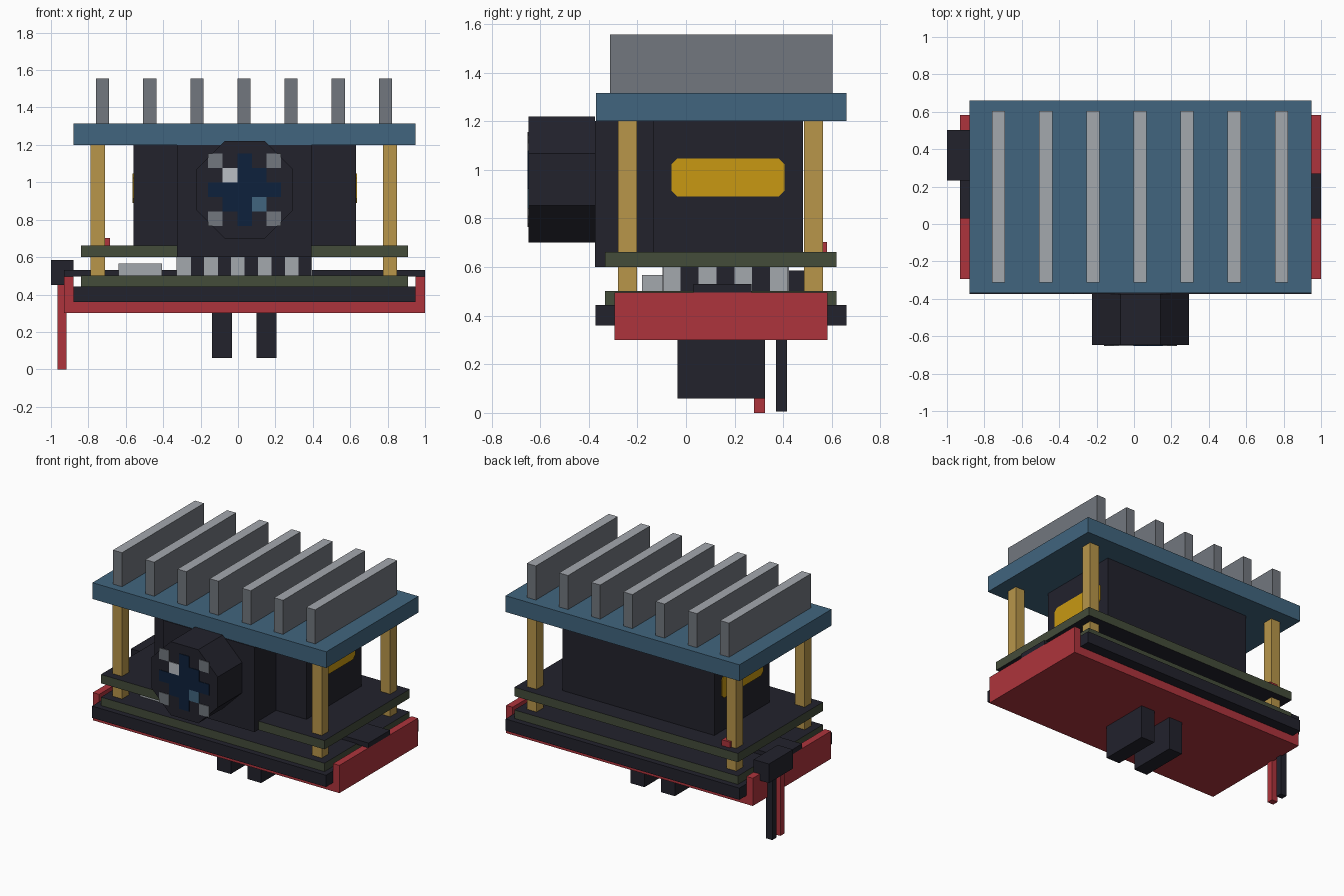
import bpy, bmesh, math

if "Cube" in bpy.data.objects:
    bpy.data.objects.remove(bpy.data.objects["Cube"])


def mat(name, r, g, b):
    m = bpy.data.materials.new(name)
    lin = [((c / 255 + 0.055) / 1.055) ** 2.4 if c > 10 else c / 255 / 12.92 for c in (r, g, b)]
    m.diffuse_color = (*lin, 1)
    m.use_nodes = True
    m.node_tree.nodes["Principled BSDF"].inputs["Base Color"].default_value = m.diffuse_color
    return m


BLUE = mat("steel blue", 65, 101, 126)
RED = mat("red", 174, 52, 60)
DARK = mat("charcoal", 34, 34, 44)
GREEN = mat("board green", 68, 76, 58)
BRASS = mat("brass", 184, 150, 74)
YELLOW = mat("label yellow", 200, 152, 18)
GRAY = mat("mid gray", 114, 119, 126)
LIGHT = mat("light gray", 164, 168, 174)
NAVY = mat("lens navy", 13, 33, 60)
WHITE = mat("glint white", 186, 191, 197)


def finish(name, bm, *mats):
    bmesh.ops.recalc_face_normals(bm, faces=bm.faces)
    me = bpy.data.meshes.new(name)
    bm.to_mesh(me)
    bm.free()
    for m in mats:
        me.materials.append(m)
    ob = bpy.data.objects.new(name, me)
    bpy.context.collection.objects.link(ob)
    return ob


def box(name, x, y, z, *mats, rule=None):
    """Box from (min, max) ranges; rule maps a face normal to a material index."""
    bm = bmesh.new()
    bmesh.ops.create_cube(bm, size=1)
    for v in bm.verts:
        v.co = [r[0] + (c + 0.5) * (r[1] - r[0]) for r, c in zip((x, y, z), v.co)]
    bm.normal_update()
    if rule:
        for f in bm.faces:
            f.material_index = rule(f.normal)
    return finish(name, bm, *mats)


def prism(name, pts, thickness, material):
    """Extrude a closed outline of 3D points along a vector."""
    bm = bmesh.new()
    face = bm.faces.new([bm.verts.new(p) for p in pts])
    ext = bmesh.ops.extrude_face_region(bm, geom=[face], use_keep_orig=True)
    verts = [g for g in ext["geom"] if isinstance(g, bmesh.types.BMVert)]
    bmesh.ops.translate(bm, verts=verts, vec=thickness)
    return finish(name, bm, material)


# Heat sink: plate and seven fins with bright top edges
box("heatsink_plate", (-0.88, 0.95), (-0.37, 0.66), (1.2, 1.315), BLUE)
for i in range(7):
    cx = -0.724 + i * 0.252
    box(f"heatsink_fin_{i + 1}", (cx - 0.035, cx + 0.035), (-0.312, 0.603), (1.315, 1.556),
        GRAY, LIGHT, rule=lambda n: int(n.z > 0.5))

# Brass corner posts
for cx in (-0.75, 0.813):
    for cy in (-0.24, 0.525):
        box("corner_post", (cx - 0.038, cx + 0.038), (cy - 0.039, cy + 0.039), (0.5, 1.2), BRASS)

# Circuit boards: green edges, dark faces
flat = lambda n: int(abs(n.z) > 0.5)
box("upper_board", (-0.84, 0.91), (-0.333, 0.62), (0.6, 0.662), GREEN, DARK, rule=flat)
box("lower_board", (-0.84, 0.91), (-0.333, 0.62), (0.443, 0.502), GREEN, DARK, rule=flat)
box("base_slab", (-0.88, 0.95), (-0.373, 0.66), (0.36, 0.443), DARK)

# Red tray with side walls
box("tray_floor", (-0.93, 1.0), (-0.295, 0.582), (0.3, 0.36), RED)
box("tray_wall_left", (-0.93, -0.88), (-0.295, 0.582), (0.36, 0.496), RED)
box("tray_wall_right", (0.95, 1.0), (-0.295, 0.582), (0.36, 0.496), RED)
box("strap", (-0.93, 1.0), (0.03, 0.27), (0.496, 0.53), DARK)

# Feet under the tray
for x0 in (-0.14, 0.098):
    box("foot", (x0, x0 + 0.108), (-0.035, 0.325), (0.06, 0.3), DARK)

# Main housing with a clipped-corner label on each side
box("housing", (-0.56, 0.63), (-0.135, 0.482), (0.662, 1.2), DARK)
c = 0.024
y0, y1, z0, z1 = -0.06, 0.405, 0.89, 1.047
outline = [(y0 + c, z0), (y1 - c, z0), (y1, z0 + c), (y1, z1 - c),
           (y1 - c, z1), (y0 + c, z1), (y0, z1 - c), (y0, z0 + c)]
for name, x, t in (("label_right", 0.63, 0.005), ("label_left", -0.56, -0.005)):
    prism(name, [(x, y, z) for y, z in outline], (t, 0, 0), YELLOW)

# Lens mount and octagonal barrel
box("lens_mount", (-0.325, 0.392), (-0.375, -0.135), (0.6, 1.2), DARK)
CX, CZ, R = 0.035, 0.96, 0.26 / math.cos(math.pi / 8)
ring = [math.pi / 8 + k * math.pi / 4 for k in range(8)]
prism("lens_barrel", [(CX + R * math.cos(a), -0.648, CZ + R * math.sin(a)) for a in ring],
      (0, 0.273, 0), DARK)

# Tiled lens glass, top row first
key = {"g": GRAY, "n": NAVY, "w": WHITE, "b": BLUE}
S = 0.078
for r, row in enumerate(("g.n.g", ".wnn.", "nnnnn", ".nnb.", "g.n.g")):
    for k, ch in enumerate(row):
        if ch in key:
            x = CX + (k - 2.5) * S
            z = CZ + (1.5 - r) * S
            box("lens_tile", (x, x + S), (-0.652, -0.647), (z, z + S), key[ch])

# Connector block between the boards, with bright contacts
box("connector_block", (-0.325, 0.392), (-0.092, 0.42), (0.5, 0.6), DARK)
for k in range(5):
    x = -0.325 + k * 0.144
    for y in (-0.096, 0.418):
        box("contact", (x, x + 0.073), (y, y + 0.006), (0.502, 0.6), LIGHT)
for k in range(4):
    y = -0.095 + k * 0.147
    for x in (-0.329, 0.39):
        box("contact", (x, x + 0.006), (y, y + 0.073), (0.502, 0.6), LIGHT)
box("small_component", (-0.64, -0.407), (-0.18, 0.05), (0.5, 0.567), LIGHT)

# Power plug with two wires, and a small indicator
box("power_plug", (-1.0, -0.88), (0.232, 0.502), (0.45, 0.585), DARK)
box("red_wire", (-0.966, -0.918), (0.28, 0.325), (0, 0.45), RED)
box("dark_wire", (-0.966, -0.918), (0.37, 0.415), (0.005, 0.45), DARK)
box("indicator", (-0.75, -0.685), (0.52, 0.58), (0.662, 0.703), RED)
